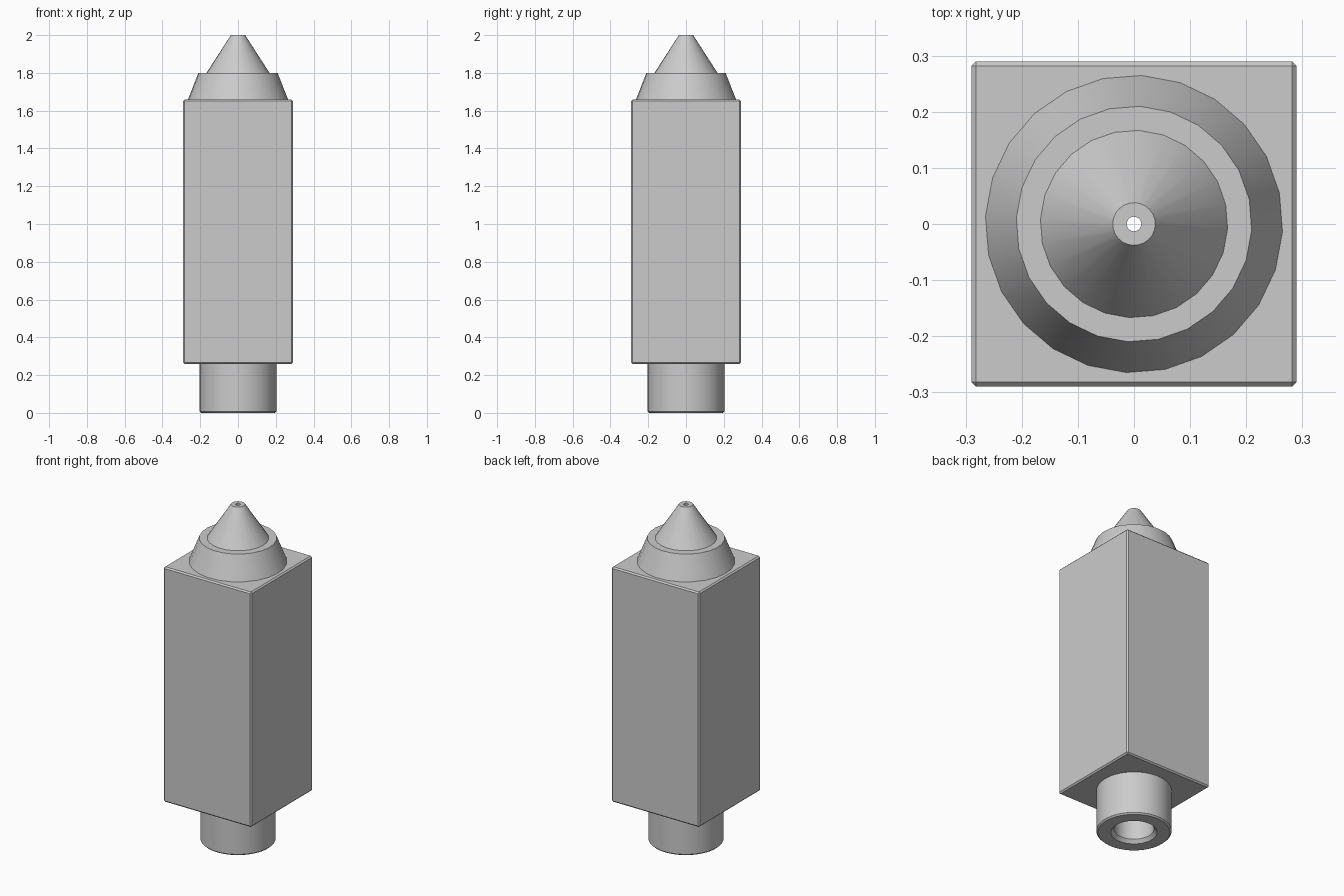
import bpy, bmesh, math

cube = bpy.data.objects.get("Cube")
if cube:
    bpy.data.objects.remove(cube, do_unlink=True)

grey = bpy.data.materials.new("plain grey")
grey.use_nodes = True
grey.diffuse_color = (0.6, 0.6, 0.6, 1)
grey.node_tree.nodes["Principled BSDF"].inputs["Base Color"].default_value = (0.6, 0.6, 0.6, 1)


def finish(name, bm):
    bmesh.ops.recalc_face_normals(bm, faces=bm.faces)
    mesh = bpy.data.meshes.new(name)
    bm.to_mesh(mesh)
    bm.free()
    mesh.materials.append(grey)
    ob = bpy.data.objects.new(name, mesh)
    bpy.context.collection.objects.link(ob)
    return ob


def turned(name, profile, sides):
    """Closed solid of revolution from (radius, height) pairs, capped at both ends."""
    bm = bmesh.new()
    turn = math.radians(-3)
    rings = []
    for r, z in profile:
        angles = [turn + math.tau * i / sides for i in range(sides)]
        rings.append([bm.verts.new((r * math.cos(a), r * math.sin(a), z)) for a in angles])
    for low, high in zip(rings, rings[1:]):
        for i in range(sides):
            j = (i + 1) % sides
            bm.faces.new((low[i], low[j], high[j], high[i]))
    bm.faces.new(rings[0][::-1])
    bm.faces.new(rings[-1])
    return finish(name, bm)


# Square body with a fine chamfer on every edge
bm = bmesh.new()
bmesh.ops.create_cube(bm, size=1)
for v in bm.verts:
    v.co.x *= 0.58
    v.co.y *= 0.58
    v.co.z = 0.96 + v.co.z * 1.4
bmesh.ops.bevel(bm, geom=bm.edges[:], offset=0.008, segments=1, affect='EDGES')
body = finish("square_body", bm)

# Round parts below and above the body
tube = turned("inlet_tube", [(0.195, 0), (0.203, 0.008), (0.203, 0.26)], 48)
shoulder = turned("tapered_shoulder", [(0.265, 1.66), (0.21, 1.8)], 24)
nozzle = turned("nozzle_cone", [(0.167, 1.8), (0.038, 2.0)], 24)

# Stepped bore running through every part
bore = turned("bore_cutter", [(0.142, -0.02), (0.108, 0.02), (0.108, 1.6),
                              (0.013, 1.9), (0.013, 2.1)], 32)
bore.hide_render = True

for ob in (body, tube, shoulder, nozzle):
    cut = ob.modifiers.new("bore", 'BOOLEAN')
    cut.operation = 'DIFFERENCE'
    cut.solver = 'EXACT'
    cut.object = bore
    bpy.ops.object.select_all(action='DESELECT')
    ob.select_set(True)
    bpy.context.view_layer.objects.active = ob
    bpy.ops.object.modifier_apply(modifier=cut.name)
    if ob is not body:
        bpy.ops.object.shade_smooth_by_angle(angle=math.radians(25))

bpy.data.objects.remove(bore, do_unlink=True)
